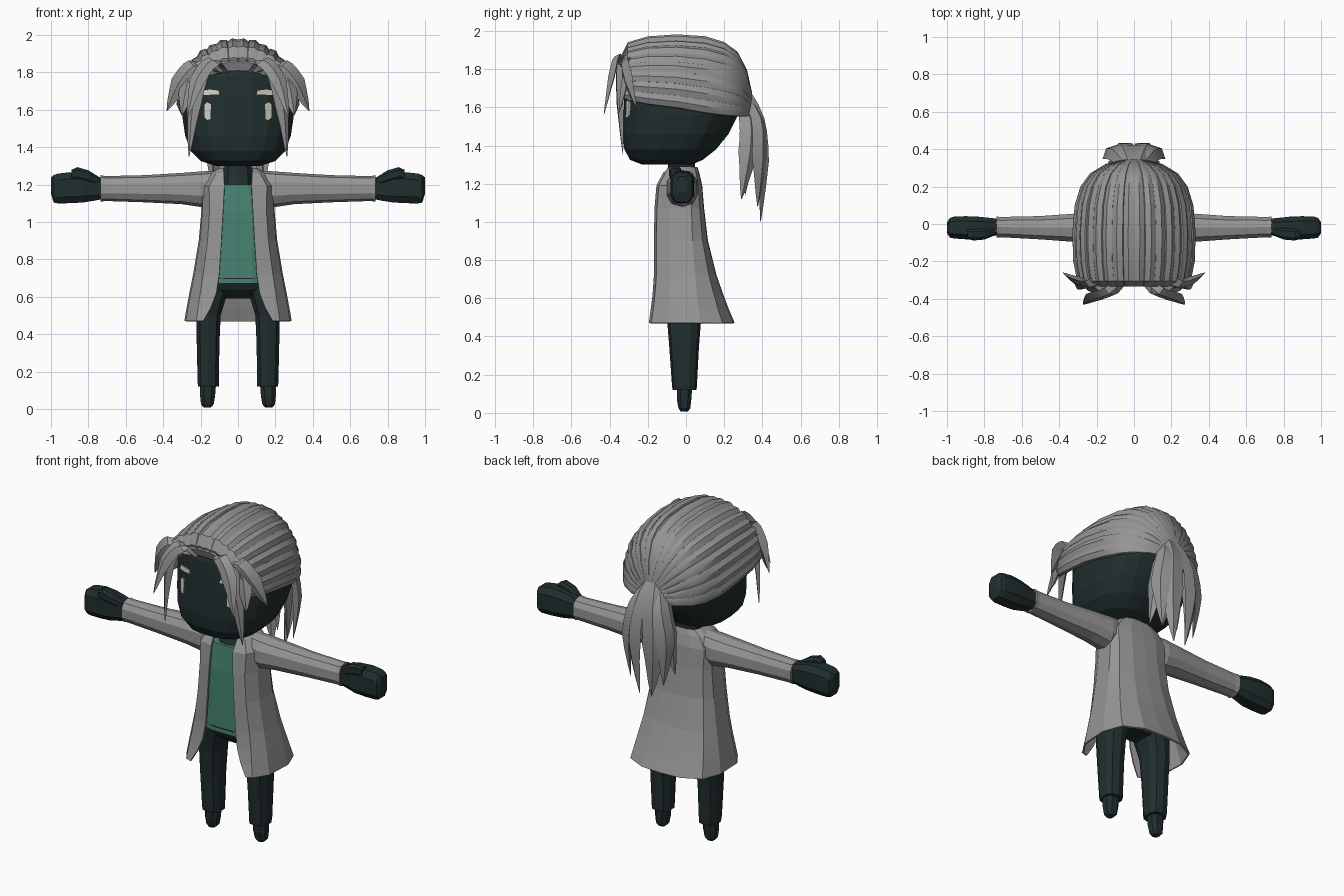
import bpy, bmesh, math
from mathutils import Vector
from mathutils.bvhtree import BVHTree


def material(name, rgb):
    m = bpy.data.materials.new(name)
    m.diffuse_color = (*rgb, 1)
    return m


DARK = material("dark_teal", (0.015, 0.027, 0.028))
GREY = material("coat_grey", (0.31, 0.305, 0.305))
HAIR = material("hair_grey", (0.30, 0.30, 0.30))
GREEN = material("shirt_green", (0.062, 0.225, 0.165))
CREAM = material("eye_cream", (0.66, 0.62, 0.54))


def loft(name, strands, mat, closed=True, mirror=False, smooth=False):
    """Skin one or more lists of rings into one object."""
    bm = bmesh.new()
    for rings in strands:
        rows = [[bm.verts.new(p) for p in r] for r in rings]
        n = len(rows[0])
        for a, b in zip(rows, rows[1:]):
            for i in range(n if closed else n - 1):
                j = (i + 1) % n
                bm.faces.new((a[i], a[j], b[j], b[i]))
        if closed:
            bm.faces.new(rows[0][::-1])
            bm.faces.new(rows[-1])
    bmesh.ops.recalc_face_normals(bm, faces=bm.faces)
    me = bpy.data.meshes.new(name)
    bm.to_mesh(me)
    bm.free()
    me.materials.append(mat)
    ob = bpy.data.objects.new(name, me)
    bpy.context.collection.objects.link(ob)
    if smooth:
        bpy.ops.object.select_all(action='DESELECT')
        ob.select_set(True)
        bpy.context.view_layer.objects.active = ob
        bpy.ops.object.shade_smooth_by_angle(angle=math.radians(32))
    if mirror:
        ob.modifiers.new("mirror", 'MIRROR')
    return ob


def rounded(a0, a1, b0, b1, n=12, p=2.6):
    """Rounded-box outline between two ranges."""
    out = []
    for i in range(n):
        t = 2 * math.pi * (i + 0.5) / n
        c, s = math.cos(t), math.sin(t)
        out.append(((a0 + a1) / 2 + (a1 - a0) / 2 * math.copysign(abs(c) ** (2 / p), c),
                    (b0 + b1) / 2 + (b1 - b0) / 2 * math.copysign(abs(s) ** (2 / p), s)))
    return out


def upright(rows, n=12, p=2.6):      # rows: z, x0, x1, y0, y1
    return [[(x, y, r[0]) for x, y in rounded(*r[1:], n, p)] for r in rows]


def sideways(rows, n=8, p=2.8):      # rows: x, y0, y1, z0, z1
    return [[(r[0], y, z) for y, z in rounded(*r[1:], n, p)] for r in rows]


def lock(points, widths, side, thick=0.4):
    """Tapered hair lock with a diamond section, smoothed along its path."""
    pts, ws = [Vector(p) for p in points], list(widths)
    rings, steps, last = [], 3, len(pts) - 1
    for k in range(last * steps + 1):
        i, f = min(k // steps, last - 1), k / steps - min(k // steps, last - 1)
        a, b = pts[max(i - 1, 0)], pts[min(i + 2, last)]
        p, q = pts[i], pts[i + 1]
        c = 0.5 * (2 * p + (q - a) * f + (2 * a - 5 * p + 4 * q - b) * f * f
                   + (3 * p - a - 3 * q + b) * f ** 3)
        w = ws[i] + (ws[i + 1] - ws[i]) * f
        t = (q - p).normalized()
        s = Vector(side)
        s = (s - t * s.dot(t)).normalized()
        u = t.cross(s) * w * thick
        rings.append([c + s * w, c + u, c - s * w, c - u])
    return rings


# Head
head_rings = upright([
    (1.30, -.12, .12, -.23, .03), (1.325, -.2, .2, -.295, .09), (1.38, -.255, .255, -.325, .16),
    (1.46, -.285, .285, -.335, .225), (1.56, -.30, .30, -.33, .275), (1.68, -.30, .30, -.325, .29),
    (1.78, -.285, .285, -.315, .27), (1.86, -.23, .23, -.28, .22), (1.91, -.13, .13, -.2, .14)], 20, 2.6)
head = loft("head", [head_rings], DARK)
tree = BVHTree.FromPolygons([v.co for v in head.data.vertices],
                            [list(p.vertices) for p in head.data.polygons])


# Eyes and brows as thin plates laid on the face
def face_plate(name, outline):
    hits = [tree.ray_cast(Vector((x, -1, z)), Vector((0, 1, 0)))[0] for x, z in outline]
    loft(name, [[[h + Vector((0, d, 0)) for h in hits] for d in (0.001, -0.007)]], CREAM, mirror=True)


face_plate("eye", [(.147, 1.55), (.165, 1.545), (.18, 1.56), (.18, 1.625), (.165, 1.64), (.145, 1.63)])
face_plate("brow", [(.10, 1.682), (.15, 1.68), (.195, 1.678), (.185, 1.705), (.15, 1.708), (.105, 1.702)])

# Swept-back hair: overlapping locks running from hairline to ponytail
SECTIONS = [  # y, half width, base z, crown z
    (-.315, .25, 1.69, 1.82), (-.335, .275, 1.68, 1.875), (-.305, .297, 1.67, 1.935),
    (-.2, .317, 1.655, 1.965), (-.05, .322, 1.64, 1.975), (.1, .31, 1.615, 1.965),
    (.2, .28, 1.60, 1.935), (.27, .23, 1.59, 1.885), (.32, .15, 1.58, 1.79), (.345, .06, 1.58, 1.68)]
COUNT, LIMIT = 9, math.radians(97)
locks = []
for i in range(COUNT):
    a0, a1 = LIMIT * i / COUNT, LIMIT * (i + 1) / COUNT
    bump = 0.012 * (i % 2)
    section = [(a0 - .03, .93), (a0, 1.0 + bump), (a0 * .5 + a1 * .5, 1.025 + bump),
               (a1, .985 + bump), (a1 + .02, .93), ((a0 + a1) / 2, .9)]
    locks.append([[(X * r * math.sin(a), y, B + (Z - B) * r * math.cos(a)) for a, r in section]
                  for y, X, B, Z in SECTIONS])
loft("swept_hair", locks, HAIR, mirror=True, smooth=True)

# Fringe locks framing the face
loft("fringe_locks", [
    lock([(.06, -.31, 1.80), (.13, -.36, 1.86), (.215, -.39, 1.76), (.27, -.43, 1.56)],
         (.02, .04, .045, .002), (1, .5, .6)),
    lock([(.10, -.30, 1.80), (.18, -.345, 1.82), (.235, -.345, 1.62), (.262, -.33, 1.35)],
         (.02, .045, .04, .002), (1, .5, .4)),
    lock([(.14, -.29, 1.80), (.23, -.32, 1.83), (.31, -.30, 1.74), (.38, -.26, 1.595)],
         (.03, .05, .055, .002), (1, .4, .8)),
    lock([(.18, -.28, 1.78), (.25, -.31, 1.78), (.28, -.33, 1.68), (.30, -.35, 1.57)],
         (.03, .045, .04, .002), (1, .4, .4))], HAIR, mirror=True, smooth=True)

# Ponytail
loft("ponytail", [
    lock([(.02, .31, 1.70), (.05, .385, 1.54), (.07, .405, 1.32), (.04, .39, 1.0)],
         (.03, .06, .07, .002), (1, -.4, 0), .45),
    lock([(.03, .30, 1.66), (.09, .375, 1.54), (.13, .385, 1.34), (.11, .375, 1.08)],
         (.03, .05, .055, .002), (.8, -.8, 0), .5),
    lock([(.03, .29, 1.64), (.08, .33, 1.52), (.11, .325, 1.36), (.13, .29, 1.12)],
         (.03, .055, .055, .002), (.4, -1, 0), .5),
    lock([(.01, .30, 1.64), (.03, .32, 1.52), (.04, .32, 1.36), (.05, .31, 1.14)],
         (.03, .06, .06, .002), (1, -.5, 0), .6)], HAIR, mirror=True, smooth=True)

# Neck, shirt and trousers
loft("neck", [upright([(1.17, -.085, .085, -.125, .05), (1.24, -.08, .08, -.10, .05),
                       (1.34, -.07, .07, -.09, .045)], 10)], DARK)
loft("shirt", [upright([(.67, -.17, .17, -.148, .09), (.85, -.16, .16, -.148, .07),
                        (1.05, -.16, .16, -.145, .06), (1.20, -.11, .11, -.13, .05)], 12, 3.5)], GREEN)
loft("hips", [upright([(.59, -.10, .10, -.07, .06), (.64, -.17, .17, -.125, .09),
                       (.70, -.18, .18, -.151, .10)], 12, 3)], DARK)
loft("trouser_leg", [upright([(.12, .10, .215, -.07, .055), (.14, .10, .218, -.073, .057),
                              (.35, .097, .223, -.088, .068), (.5, .09, .225, -.10, .08),
                              (.6, .06, .22, -.115, .09), (.67, .03, .19, -.12, .09)], 10)], DARK, mirror=True)
loft("foot", [upright([(.008, .145, .185, -.03, .012), (.025, .128, .20, -.042, .025),
                       (.07, .12, .205, -.05, .03), (.13, .115, .205, -.05, .035)], 8)], DARK, mirror=True)

# Open coat body, wider and longer toward the hem
COAT = [  # z, half opening, half width, front y, back y
    (1.285, .075, .10, -.08, .055), (1.255, .075, .15, -.115, .065), (1.19, .072, .195, -.15, .08),
    (1.07, .078, .19, -.16, .09), (.9, .088, .205, -.163, .11), (.72, .10, .235, -.163, .155),
    (.62, .115, .255, -.17, .19), (.54, .145, .27, -.18, .22), (.47, .185, .282, -.19, .25)]


def coat_row(z, o, X, f, b):
    half = [(o, f), (max(X * .78, o + .005), f + .012), (X * .97, f * .5), (X, b * .3),
            (X * .85, b * .75), (X * .45, b * .97)]
    return [(x, y, z) for x, y in half] + [(0, b, z)] + [(-x, y, z) for x, y in reversed(half)]


coat = loft("coat_body", [[coat_row(*r) for r in COAT]], GREY, closed=False)
shell = coat.modifiers.new("thickness", 'SOLIDIFY')
shell.thickness = 0.01
shell.offset = 0

# Sleeves and hands
loft("sleeve", [sideways([(.10, -.09, .05, 1.12, 1.275), (.20, -.105, .065, 1.08, 1.27),
                          (.30, -.10, .06, 1.095, 1.262), (.50, -.085, .045, 1.105, 1.25),
                          (.71, -.073, .04, 1.112, 1.245), (.735, -.075, .042, 1.108, 1.25)], 10, 2.4)],
     GREY, mirror=True)
loft("hand", [sideways([(.72, -.06, .03, 1.12, 1.235), (.77, -.07, .035, 1.11, 1.25),
                        (.83, -.085, .042, 1.10, 1.265), (.90, -.085, .045, 1.096, 1.27),
                        (.965, -.08, .042, 1.095, 1.262), (.985, -.075, .035, 1.10, 1.255),
                        (1.0, -.05, .01, 1.15, 1.24)], 8, 3.2)], DARK, mirror=True)
loft("thumb", [sideways([(.74, -.06, -.02, 1.19, 1.24), (.80, -.085, -.02, 1.21, 1.278),
                         (.86, -.09, -.025, 1.225, 1.295), (.89, -.08, -.03, 1.225, 1.28)], 8, 3)],
     DARK, mirror=True)
